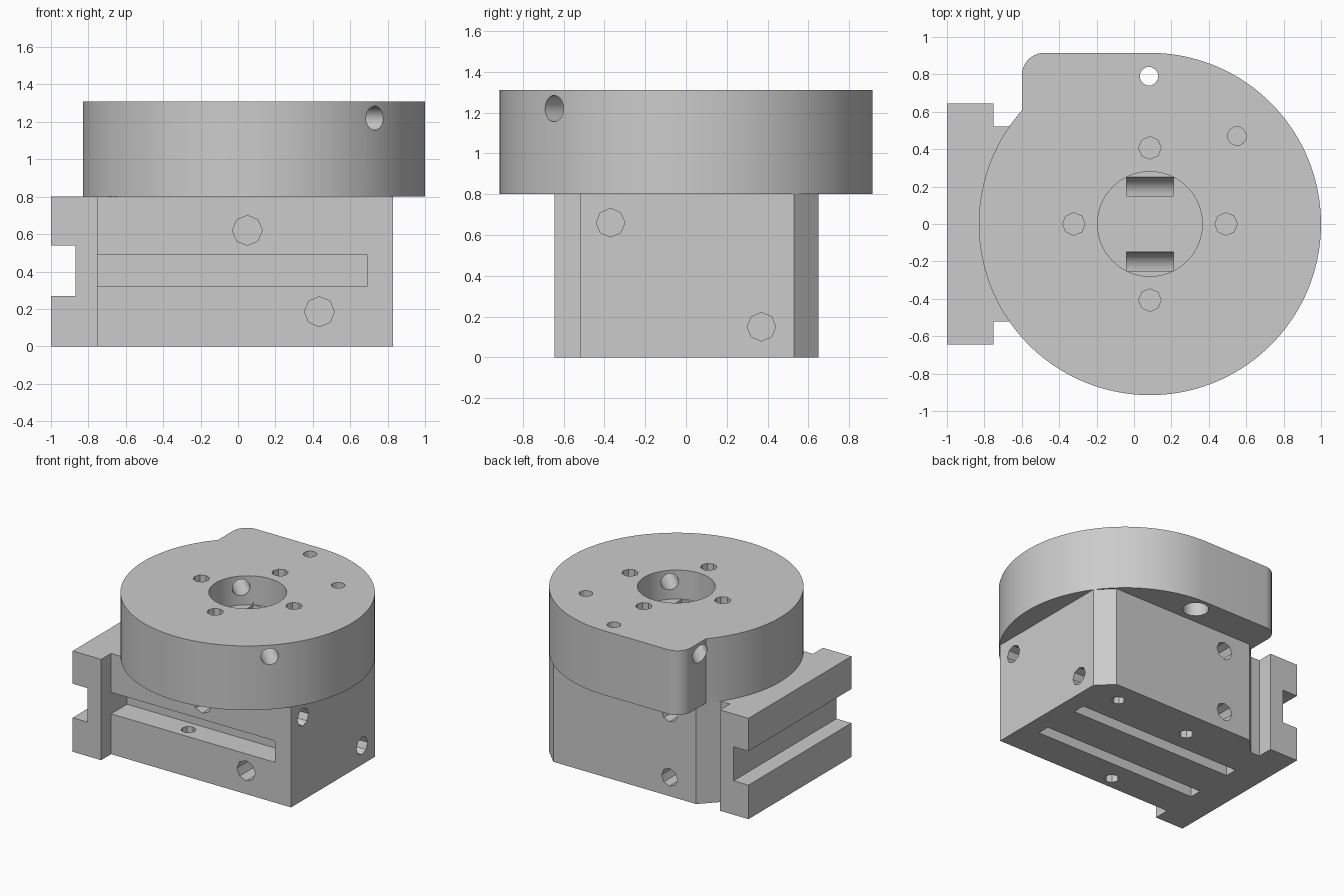
import bpy, bmesh
from math import pi, cos, sin, radians, acos
from mathutils import Vector

if "Cube" in bpy.data.objects:
    bpy.data.objects.remove(bpy.data.objects["Cube"])

GREY = (0.6, 0.6, 0.6, 1)
steel = bpy.data.materials.new("plain grey metal")
steel.use_nodes = True
steel.diffuse_color = GREY
steel.node_tree.nodes["Principled BSDF"].inputs["Base Color"].default_value = GREY

CX, R = 0.085, 0.915          # head centre and radius
Z_JOINT, Z_TOP = 0.8, 1.31


def finish(name, bm):
    bmesh.ops.recalc_face_normals(bm, faces=bm.faces)
    mesh = bpy.data.meshes.new(name)
    bm.to_mesh(mesh)
    bm.free()
    mesh.materials.append(steel)
    ob = bpy.data.objects.new(name, mesh)
    bpy.context.collection.objects.link(ob)
    return ob


def prism(name, points, direction):
    """Extrude a closed planar outline along a direction."""
    bm = bmesh.new()
    face = bm.faces.new([bm.verts.new(p) for p in points])
    new = bmesh.ops.extrude_face_region(bm, geom=[face])["geom"]
    verts = [v for v in new if isinstance(v, bmesh.types.BMVert)]
    bmesh.ops.translate(bm, verts=verts, vec=direction)
    return finish(name, bm)


def box(name, x, y, z):
    outline = [(x[0], y[0], z[0]), (x[1], y[0], z[0]),
               (x[1], y[1], z[0]), (x[0], y[1], z[0])]
    return prism(name, outline, (0, 0, z[1] - z[0]))


def rod(start, direction, radius, length, sides=8):
    """Cylinder cutter that begins slightly outside the start point."""
    d = Vector(direction).normalized()
    a = d.orthogonal().normalized()
    b = d.cross(a)
    base = Vector(start) - d * 0.02
    ring = [base + radius * (cos(t) * a + sin(t) * b)
            for t in (2 * pi * i / sides for i in range(sides))]
    return prism("hole_cutter", ring, d * (length + 0.02))


def cut(body, cutter):
    mod = body.modifiers.new("cut", "BOOLEAN")
    mod.operation = "DIFFERENCE"
    mod.solver = "EXACT"
    mod.object = cutter
    bpy.context.view_layer.objects.active = body
    bpy.ops.object.modifier_apply(modifier=mod.name)
    bpy.data.objects.remove(cutter)


def arc(cx, cy, r, a0, a1, n):
    return [(cx + r * cos(a0 + (a1 - a0) * i / n),
             cy + r * sin(a0 + (a1 - a0) * i / n)) for i in range(n + 1)]


# Base block with its side rail, and chamfered corners at the back
outline = [(-1, -0.645), (-0.75, -0.645), (-0.75, -0.52), (0.83, -0.52),
           (0.83, 0.53), (0.71, 0.65), (-0.545, 0.65), (-0.67, 0.52),
           (-0.75, 0.52), (-0.75, 0.645), (-1, 0.645)]
base = prism("base_block", [(x, y, 0) for x, y in outline], (0, 0, Z_JOINT))

# Rail channel, front groove and two slots underneath
cut(base, box("channel_cutter", (-1.1, -0.87), (-1, 1), (0.27, 0.54)))
cut(base, box("groove_cutter", (-0.75, 0.69), (-0.6, -0.32), (0.32, 0.49)))
for y in (-0.25, 0.15):
    cut(base, box("slot_cutter", (-0.75, 0.69), (y, y + 0.1), (-0.1, 0.3)))

# Holes in the front, side, back and underside of the base
base_holes = [((0.05, -0.52, 0.62), (0, 1, 0), 0.08, 0.35),
              ((0.435, -0.52, 0.185), (0, 1, 0), 0.08, 0.25),
              ((0.83, -0.37, 0.66), (-1, 0, 0), 0.07, 0.3),
              ((0.83, 0.37, 0.15), (-1, 0, 0), 0.07, 0.3),
              ((-0.31, 0.65, 0.66), (0, -1, 0), 0.07, 0.3),
              ((-0.31, 0.65, 0.15), (0, -1, 0), 0.07, 0.3),
              ((-0.14, -0.42, 0), (0, 0, 1), 0.055, 0.4),
              ((-0.14, 0.42, 0), (0, 0, 1), 0.055, 0.4),
              ((0.55, 0.48, 0), (0, 0, 1), 0.05, 0.3)]
for hole in base_holes:
    cut(base, rod(*hole))

# Round head with a rounded ear at the back
ear_x, fillet = -0.6, 0.12
meet = acos((ear_x - CX) / R)
shape = arc(CX, 0, R, pi / 2, meet - 2 * pi, 110)
shape += arc(ear_x + fillet, R - fillet, fillet, pi, pi / 2, 10)
head = prism("round_head", [(x, y, Z_JOINT) for x, y in shape],
             (0, 0, Z_TOP - Z_JOINT))

# Central bore, with two curved channels in its floor
floor = 1.08
down = (0, 0, -1)
cut(head, rod((CX, 0, Z_TOP), down, 0.28, Z_TOP - floor, 64))
for y in (-0.25, 0.15):
    curve = arc(y, floor, 0.1, -pi / 2, 0, 10)
    section = [(y, floor + 0.02)] + curve + [(y + 0.1, floor + 0.02)]
    half = (0.28 ** 2 - max(abs(y), abs(y + 0.1)) ** 2) ** 0.5
    cut(head, prism("channel_cutter", [(CX - half, p, q) for p, q in section],
                    (2 * half, 0, 0)))

# Ring of four screw holes, a pin hole and the ear's stepped through hole
for i in range(4):
    a = i * pi / 2
    cut(head, rod((CX + 0.407 * cos(a), 0.407 * sin(a), Z_TOP), down, 0.06, 0.35))
cut(head, rod((0.55, 0.47, Z_TOP), down, 0.05, 0.3, 12))
cut(head, rod((0.08, 0.79, Z_TOP), down, 0.05, 0.6, 12))
cut(head, rod((0.08, 0.79, Z_JOINT), (0, 0, 1), 0.095, 0.25, 16))

# Cross holes from the rim into the bore
for angle in (radians(-45), radians(135)):
    d = Vector((cos(angle), sin(angle), 0))
    start = Vector((CX, 0, 1.22)) + d * (R + 0.15)
    cut(head, rod(start, -d, 0.065, R, 16))

# Smooth the round walls, keeping edges crisp
bpy.ops.object.select_all(action="DESELECT")
for ob in (base, head):
    ob.select_set(True)
bpy.context.view_layer.objects.active = head
bpy.ops.object.shade_smooth_by_angle(angle=radians(25))
